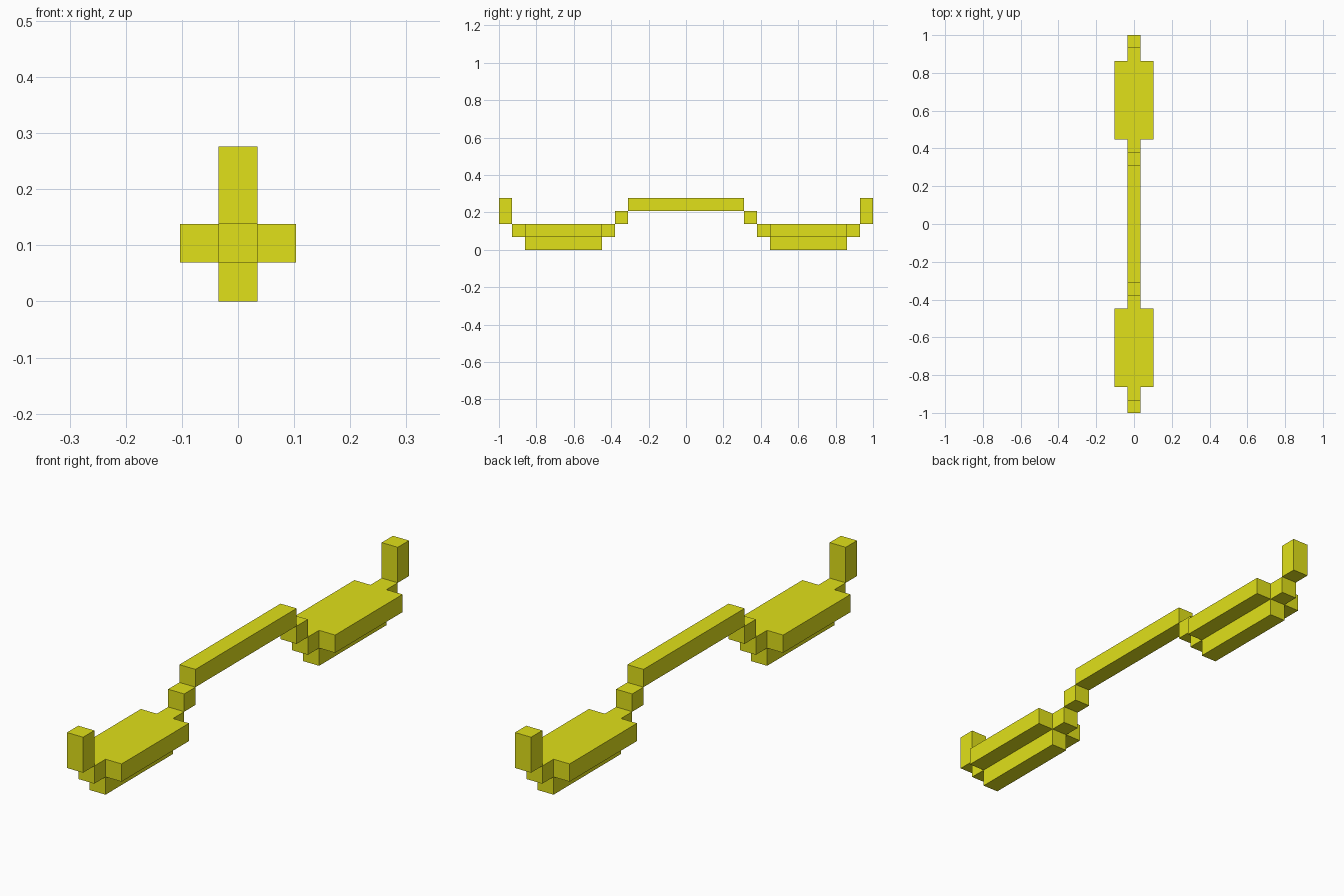
import bpy, bmesh
from mathutils import Vector

if "Cube" in bpy.data.objects:
    bpy.data.objects.remove(bpy.data.objects["Cube"])

U = 2 / 29  # one block unit

yellow = bpy.data.materials.new("yellow")
yellow.diffuse_color = (0.75, 0.75, 0.01, 1)
yellow.use_nodes = True
yellow.node_tree.nodes["Principled BSDF"].inputs["Base Color"].default_value = yellow.diffuse_color


def part(name, boxes, mirror=True):
    """Join boxes (x0, x1, y0, y1, z0, z1 in units), dropping faces shared inside."""
    bm = bmesh.new()
    for x0, x1, y0, y1, z0, z1 in boxes:
        for v in bmesh.ops.create_cube(bm, size=1)["verts"]:
            t = v.co + Vector((0.5, 0.5, 0.5))
            v.co = Vector((x0 + t.x * (x1 - x0),
                           y0 + t.y * (y1 - y0),
                           z0 + t.z * (z1 - z0))) * U
    groups = {}
    for f in bm.faces:
        key = tuple(round(c, 4) for c in f.calc_center_median())
        groups.setdefault(key, []).append(f)
    inner = [f for g in groups.values() if len(g) > 1 for f in g]
    bmesh.ops.delete(bm, geom=inner, context='FACES')
    bmesh.ops.remove_doubles(bm, verts=bm.verts, dist=1e-5)
    bmesh.ops.dissolve_limit(bm, angle_limit=0.01, verts=bm.verts, edges=bm.edges)
    bmesh.ops.recalc_face_normals(bm, faces=bm.faces)
    me = bpy.data.meshes.new(name)
    bm.to_mesh(me)
    bm.free()
    me.materials.append(yellow)
    ob = bpy.data.objects.new(name, me)
    bpy.context.collection.objects.link(ob)
    if mirror:
        m = ob.modifiers.new("both_ends", 'MIRROR')
        m.use_axis = (False, True, False)
        m.use_mirror_merge = False


# Wide plates with end tabs and a narrow keel below
part("plate", [
    (-.5, .5, 6.5, 12.5, 1, 2),
    (-1.5, -.5, 6.5, 12.5, 1, 2),
    (.5, 1.5, 6.5, 12.5, 1, 2),
    (-.5, .5, 6.5, 12.5, 0, 1),
    (-.5, .5, 5.5, 6.5, 1, 2),
    (-.5, .5, 12.5, 13.5, 1, 2),
])

# Upright posts at the outer ends
part("end_post", [(-.5, .5, 13.5, 14.5, 2, 4)])

# Steps up to the raised middle bar
part("step", [(-.5, .5, 4.5, 5.5, 2, 3)])
part("middle_bar", [(-.5, .5, -4.5, 4.5, 3, 4)], mirror=False)
